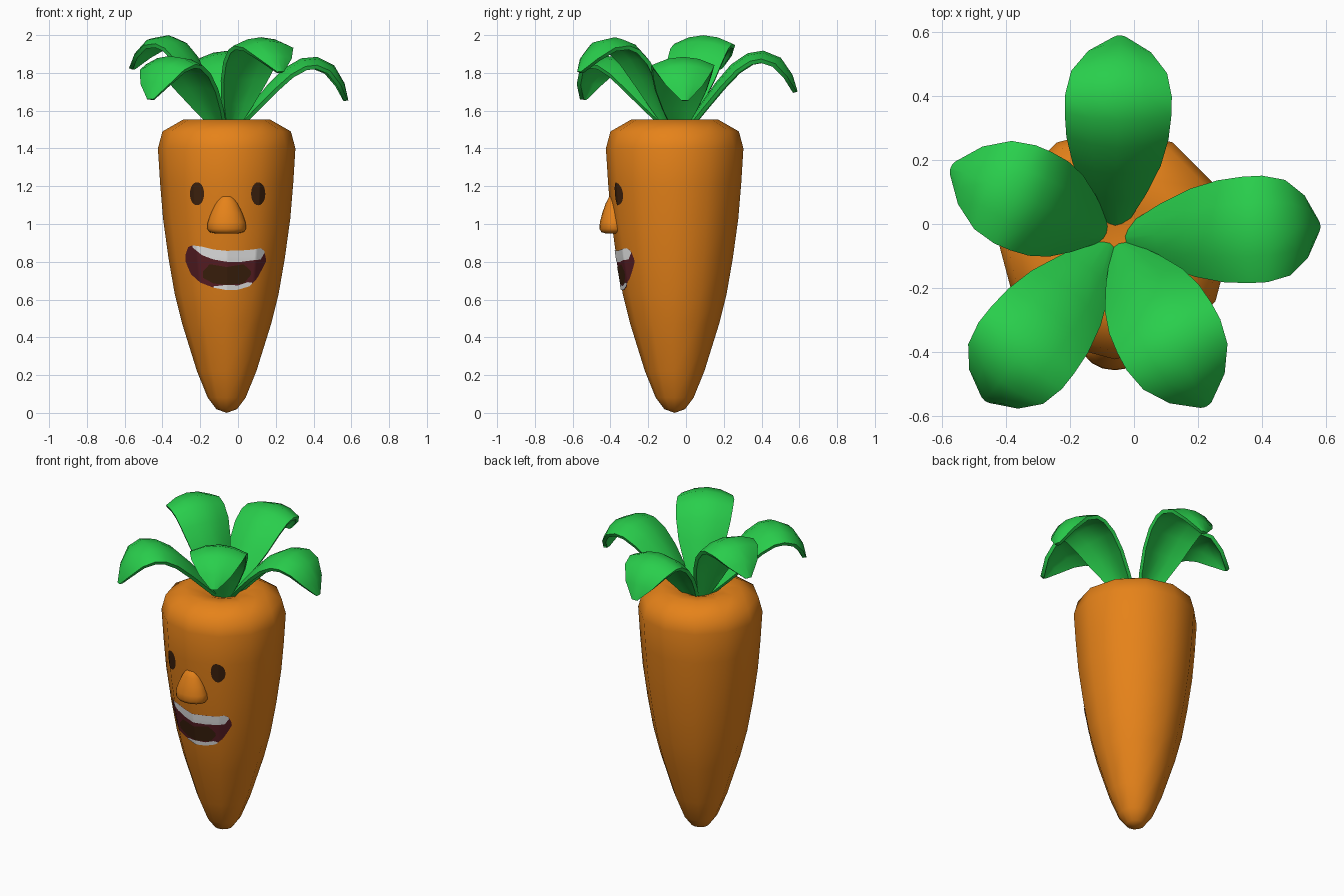
import bpy, bmesh, math
from mathutils import Vector, Matrix

if "Cube" in bpy.data.objects:
    bpy.data.objects.remove(bpy.data.objects["Cube"])

CX, CY = -0.06, -0.06        # body axis


def material(name, rgb):
    m = bpy.data.materials.new(name)
    m.diffuse_color = (*rgb, 1)
    m.use_nodes = True
    m.node_tree.nodes["Principled BSDF"].inputs["Base Color"].default_value = m.diffuse_color
    return m


ORANGE = material("carrot orange", (0.79, 0.225, 0.01))
GREEN = material("leaf green", (0.022, 0.62, 0.072))
BROWN = material("dark brown", (0.045, 0.015, 0.004))
RED = material("dark red", (0.10, 0.013, 0.018))
WHITE = material("tooth white", (0.8, 0.8, 0.8))


def finish(bm, name, mat, angle=180):
    bmesh.ops.recalc_face_normals(bm, faces=bm.faces)
    me = bpy.data.meshes.new(name)
    bm.to_mesh(me)
    bm.free()
    me.materials.append(mat)
    me.shade_smooth()
    if angle < 180:
        me.set_sharp_from_angle(angle=math.radians(angle))
    ob = bpy.data.objects.new(name, me)
    bpy.context.collection.objects.link(ob)
    return ob


def interp(pts, t):
    """Piecewise linear value of pts [(t, v), ...] at t."""
    if t <= pts[0][0]:
        return pts[0][1]
    for (a, va), (b, vb) in zip(pts, pts[1:]):
        if t <= b:
            return va + (vb - va) * (t - a) / (b - a)
    return pts[-1][1]


def lathe(name, profile, mat, n):
    """Revolve (radius, z) points; both ends close on the axis."""
    bm = bmesh.new()
    rings = []
    for r, z in profile:
        if r == 0:
            rings.append([bm.verts.new((0, 0, z))] * n)
        else:
            rings.append([bm.verts.new((r * math.cos(2 * math.pi * i / n),
                                        r * math.sin(2 * math.pi * i / n), z)) for i in range(n)])
    for a, b in zip(rings, rings[1:]):
        for i in range(n):
            j = (i + 1) % n
            bm.faces.new(list(dict.fromkeys((a[i], a[j], b[j], b[i]))))
    return finish(bm, name, mat)


# Body with a sunken crown
BODY = [(0.055, 0.02), (0.10, 0.08), (0.157, 0.22), (0.235, 0.47), (0.275, 0.63),
        (0.308, 0.82), (0.337, 1.03), (0.352, 1.21), (0.364, 1.40), (0.34, 1.49), (0.23, 1.553)]
body = lathe("carrot_body", [(0, 0)] + BODY + [(0.12, 1.535), (0, 1.49)], ORANGE, 12)
body.location = (CX, CY, 0)

# Nose: egg-shaped, set into the body
nose = lathe("nose", [(0, 0.955), (0.06, 0.95), (0.09, 0.957), (0.103, 0.975), (0.10, 1.01),
                      (0.082, 1.06), (0.058, 1.11), (0.033, 1.145), (0, 1.157)], ORANGE, 16)
nose.scale.y = 0.74
nose.location = (CX, -0.382, 0)


def skin(x, z, lift):
    """Point on the front of the twelve-sided body, lifted off it."""
    r = interp([(zz, rr) for rr, zz in BODY], z)
    s, c = 0.5, math.sqrt(3) / 2
    y = interp([(0, r), (s * r, c * r), (c * r, s * r), (r, 0)], abs(x - CX))
    return Vector((x, CY - y - lift, z))


def plate(name, top, bottom, mat, lift, cols=60, rows=8):
    """Thin painted patch between an upper and a lower outline."""
    bm = bmesh.new()
    x0, x1 = top[0][0], top[-1][0]
    grid = []
    for i in range(cols + 1):
        x = x0 + (x1 - x0) * i / cols
        hi, lo = interp(top, x), interp(bottom, x)
        grid.append([bm.verts.new(skin(x, lo + (hi - lo) * j / rows, lift)) for j in range(rows + 1)])
    for a, b in zip(grid, grid[1:]):
        for j in range(rows):
            bm.faces.new((a[j], b[j], b[j + 1], a[j + 1]))
    bmesh.ops.remove_doubles(bm, verts=bm.verts, dist=1e-5)
    finish(bm, name, mat)


# Eyes
for side, ex in (("left", -0.217), ("right", 0.107)):
    arc = [(-math.cos(math.pi * k / 12), math.sin(math.pi * k / 12)) for k in range(13)]
    plate(side + "_eye", [(ex + 0.038 * c, 1.16 + 0.061 * s) for c, s in arc],
          [(ex + 0.038 * c, 1.16 - 0.061 * s) for c, s in arc], BROWN, 0.003, 24)

# Mouth, teeth and throat
LIP_TOP = [(-0.277, 0.84), (-0.265, 0.878), (-0.24, 0.887), (-0.19, 0.88), (-0.13, 0.865),
           (-0.06, 0.858), (0.02, 0.86), (0.08, 0.865), (0.12, 0.872), (0.138, 0.86), (0.147, 0.82)]
LIP_LOW = [(-0.277, 0.80), (-0.25, 0.735), (-0.2, 0.69), (-0.13, 0.663), (-0.06, 0.65),
           (0.0, 0.652), (0.06, 0.67), (0.1, 0.71), (0.13, 0.765), (0.147, 0.80)]
plate("mouth", LIP_TOP, LIP_LOW, RED, 0.003)
plate("upper_teeth", [(-0.24, 0.887)] + LIP_TOP[3:9] + [(0.139, 0.858)],
      [(-0.24, 0.875), (-0.19, 0.835), (-0.13, 0.812), (-0.06, 0.80), (0.02, 0.80),
       (0.08, 0.808), (0.12, 0.812), (0.139, 0.845)], WHITE, 0.005)
plate("throat", [(-0.185, 0.75), (-0.15, 0.787), (-0.06, 0.772), (0.03, 0.787), (0.068, 0.75)],
      [(-0.185, 0.715), (-0.13, 0.685), (-0.06, 0.678), (0.03, 0.685), (0.068, 0.73)], BROWN, 0.005)
plate("lower_teeth", [(-0.13, 0.67), (-0.06, 0.678), (0.0, 0.675), (0.05, 0.692), (0.075, 0.69)],
      LIP_LOW[3:7] + [(0.075, 0.683)], WHITE, 0.007)

# Leaves: one arched, pointed blade (reach, height, half width), turned and pitched
BLADE = [(0, 0, 0.032), (0.10, 0.13, 0.095), (0.19, 0.24, 0.138), (0.28, 0.33, 0.16),
         (0.37, 0.382, 0.167), (0.455, 0.39, 0.167), (0.545, 0.345, 0.15),
         (0.60, 0.25, 0.098), (0.62, 0.16, 0.02)]


def leaf(name, heading, pitch, stretch):
    bm = bmesh.new()
    rows = []
    for k, (r, z, w) in enumerate(BLADE):
        a, b = BLADE[max(k - 1, 0)], BLADE[min(k + 1, len(BLADE) - 1)]
        up = Vector((a[1] - b[1], 0, b[0] - a[0])).normalized()
        rows.append([bm.verts.new(Vector((r * stretch, w * u, z)) - up * 0.27 * w * u * u)
                     for u in (-1, -0.5, 0, 0.5, 1)])
    for a, b in zip(rows, rows[1:]):
        for j in range(4):
            bm.faces.new((a[j], b[j], b[j + 1], a[j + 1]))
    bm.normal_update()
    bmesh.ops.solidify(bm, geom=bm.faces[:], thickness=0.022)
    ob = finish(bm, name, GREEN, 50)
    turn = Matrix.Rotation(math.radians(heading), 4, 'Z')
    ob.matrix_world = (Matrix.Translation((CX, -0.04, 1.495)) @ turn @
                       Matrix.Translation((0.025, 0, 0)) @ Matrix.Rotation(-pitch, 4, 'Y'))


LEAVES = [(3, 0.0, 1.0), (88.5, 0.075, 1.0), (157, 0.3, 0.98), (231.5, 0.01, 1.02), (-61.5, 0.25, 1.03)]
for i, (heading, pitch, stretch) in enumerate(LEAVES):
    leaf(f"leaf_{i + 1}", heading, pitch, stretch)
